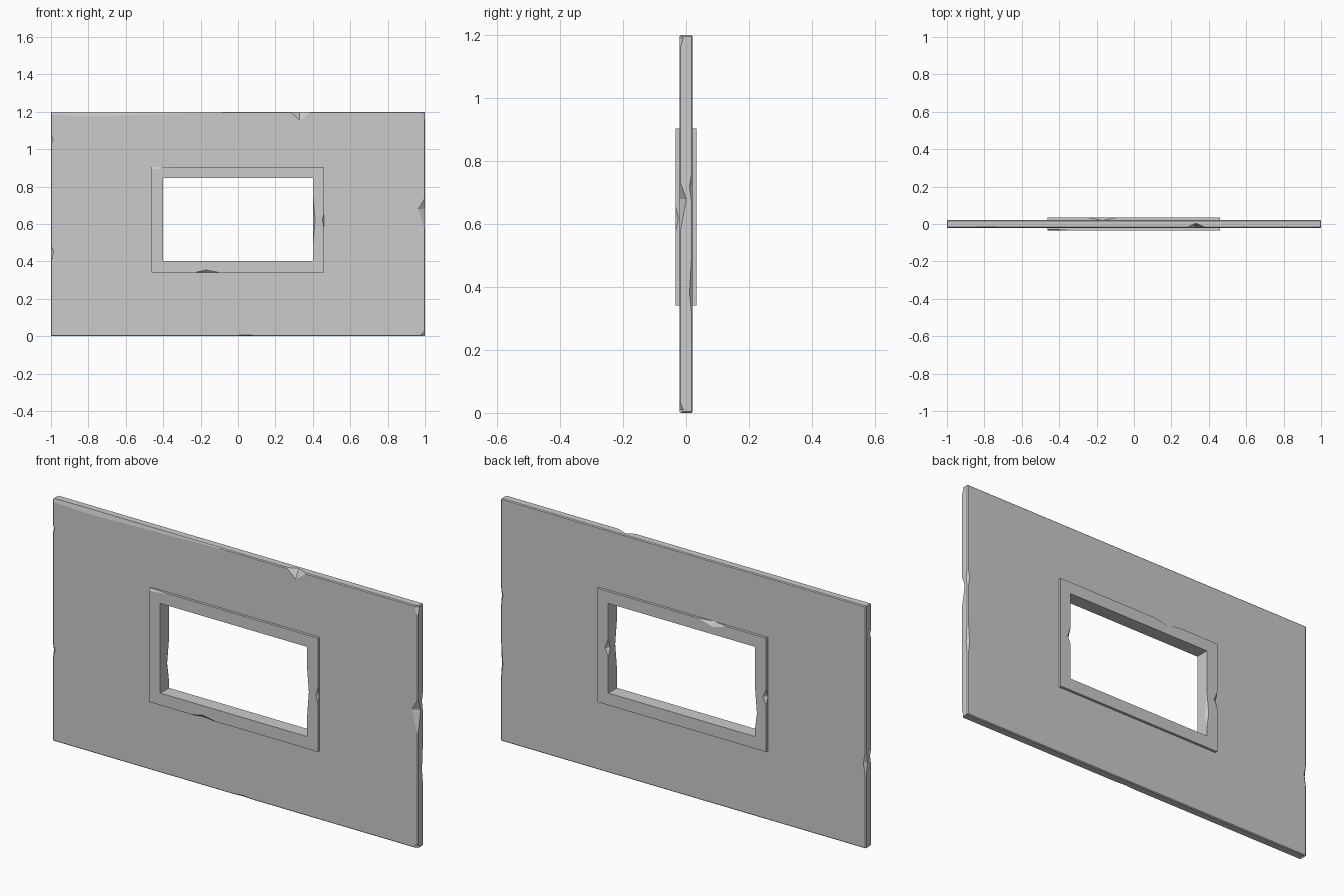
import bpy, bmesh
from mathutils import Vector as V

if "Cube" in bpy.data.objects:
    bpy.data.objects.remove(bpy.data.objects["Cube"])

X, Y, Z = V((1, 0, 0)), V((0, 1, 0)), V((0, 0, 1))


def ring(name, outer, inner, half, bevel=0.0):
    """Rectangular slab with a rectangular hole; rects are (x0, x1, z0, z1)."""
    bm = bmesh.new()

    def loop(r, y):
        x0, x1, z0, z1 = r
        return [bm.verts.new((x, y, z)) for x, z in ((x0, z0), (x1, z0), (x1, z1), (x0, z1))]

    of, inf, ob, inb = [loop(r, y) for y in (-half, half) for r in (outer, inner)]
    for a, b in ((of, inf), (inf, inb), (inb, ob), (ob, of)):
        for i in range(4):
            j = (i + 1) % 4
            bm.faces.new((a[i], a[j], b[j], b[i]))
    bmesh.ops.recalc_face_normals(bm, faces=bm.faces)
    if bevel:
        rim = set(of + ob)
        edges = [e for e in bm.edges if e.verts[0] in rim and e.verts[1] in rim]
        bmesh.ops.bevel(bm, geom=edges, offset=bevel, segments=1, affect='EDGES', profile=0.5)
    return make(name, bm)


def make(name, bm):
    me = bpy.data.meshes.new(name)
    bm.to_mesh(me)
    bm.free()
    ob = bpy.data.objects.new(name, me)
    bpy.context.collection.objects.link(ob)
    return ob


def chip(bm, p, n1, n2, a, b, lo, hi):
    """Tetrahedral notch on the edge at p between faces with normals n1 and n2."""
    p = V(p)
    d = X if n1.x == n2.x == 0 else (Y if n1.y == n2.y == 0 else Z)
    c, e = p - n1 * a, p - n2 * b
    mid, t = (c + e) / 2, 0.6
    pts = [c + (c - e) * t, e + (e - c) * t]
    for q in (p - d * lo, p + d * hi):
        pts.append(q + (q - mid) * t)
    vs = [bm.verts.new(q) for q in pts]
    fs = [bm.faces.new([vs[i] for i in f]) for f in ((0, 1, 2), (0, 3, 1), (0, 2, 3), (1, 3, 2))]
    bmesh.ops.recalc_face_normals(bm, faces=fs)


def carve(ob, chips):
    """Cut all chips out of the object, then discard the cutter."""
    bm = bmesh.new()
    for c in chips:
        chip(bm, *c)
    cutter = make("chip_cutter", bm)
    cutter.hide_render = True
    mod = ob.modifiers.new("chips", 'BOOLEAN')
    mod.operation, mod.solver, mod.object = 'DIFFERENCE', 'EXACT', cutter
    mod.use_self = True
    bpy.context.view_layer.objects.active = ob
    bpy.ops.object.modifier_apply(modifier=mod.name)
    bpy.data.objects.remove(cutter)


# Wall slab with worn edges
T = 0.021
panel = ring("wall_panel", (-1, 1, 0, 1.2), (-0.43, 0.43, 0.37, 0.875), T, 0.004)
carve(panel, [
    ((0.33, -T, 1.2), Z, -Y, 0.045, 0.025, 0.05, 0.06),
    ((-0.8, -T, 1.2), Z, -Y, 0.025, 0.006, 0.6, 0.9),
    ((1, -T, 0.68), X, -Y, 0.035, 0.022, 0.12, 0.06),
    ((1, T, 0.38), X, Y, 0.012, 0.010, 0.10, 0.18),
    ((1, T, 0.72), X, Y, 0.012, 0.010, 0.08, 0.06),
    ((-1, -T, 1.05), -X, -Y, 0.012, 0.010, 0.03, 0.03),
    ((-1, -T, 0.45), -X, -Y, 0.014, 0.010, 0.06, 0.04),
    ((-1, T, 0.42), -X, Y, 0.014, 0.012, 0.08, 0.08),
    ((1, -T, 1.19), X, -Y, 0.022, 0.012, 0.04, 0.05),
    ((1, -T, 0.01), X, -Y, 0.022, 0.012, 0.03, 0.03),
    ((0.04, -T, 0), -Z, -Y, 0.008, 0.008, 0.11, 0.11),
])

# Window surround standing proud on both faces
F = 0.034
frame = ring("window_frame", (-0.463, 0.461, 0.341, 0.904), (-0.402, 0.402, 0.401, 0.845), F)
carve(frame, [
    ((-0.17, -F, 0.341), -Z, -Y, 0.013, 0.012, 0.06, 0.07),
    ((-0.17, F, 0.904), Z, Y, 0.022, 0.014, 0.08, 0.08),
    ((-0.44, -F, 0.904), Z, -Y, 0.012, 0.006, 0.08, 0.09),
    ((0.461, -F, 0.62), X, -Y, 0.010, 0.010, 0.05, 0.04),
    ((-0.463, F, 0.61), -X, Y, 0.018, 0.014, 0.04, 0.04),
    ((0.402, F, 0.62), -X, Y, 0.018, 0.018, 0.04, 0.05),
    ((0.402, -F, 0.62), -X, -Y, 0.010, 0.014, 0.12, 0.12),
    ((-0.402, F, 0.52), X, Y, 0.010, 0.016, 0.08, 0.12),
])
